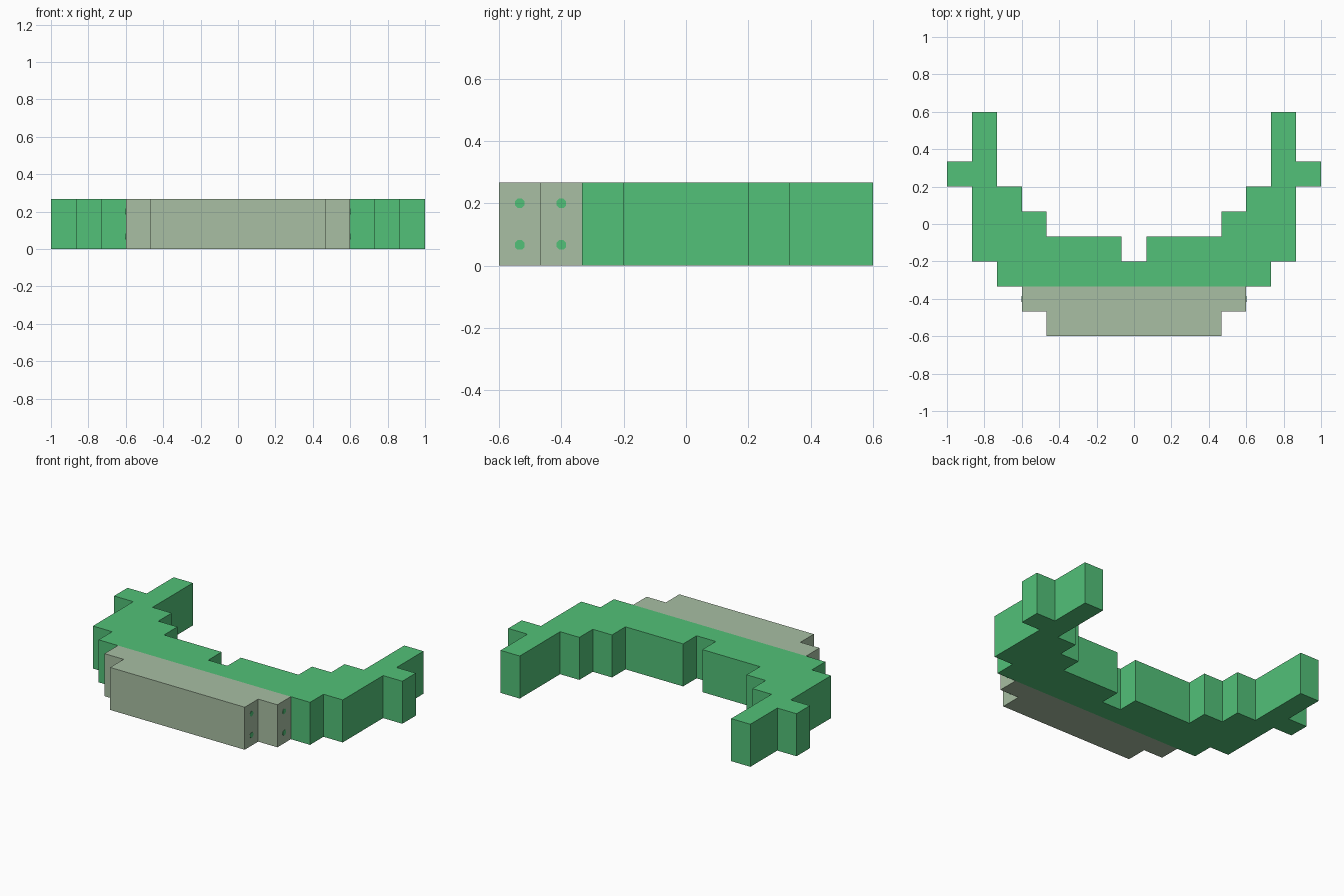
import bpy, bmesh, math
from mathutils import Matrix

cube = bpy.data.objects.get("Cube")
if cube:
    bpy.data.objects.remove(cube, do_unlink=True)

U = 2 / 15          # one block
HEIGHT = 2 * U


def material(name, rgb):
    m = bpy.data.materials.new(name)
    m.use_nodes = True
    m.diffuse_color = (*rgb, 1)
    bsdf = next(n for n in m.node_tree.nodes if n.type == 'BSDF_PRINCIPLED')
    bsdf.inputs["Base Color"].default_value = (*rgb, 1)
    return m


def add_object(name, bm, mat):
    bmesh.ops.recalc_face_normals(bm, faces=bm.faces)
    mesh = bpy.data.meshes.new(name)
    bm.to_mesh(mesh)
    bm.free()
    mesh.materials.append(mat)
    ob = bpy.data.objects.new(name, mesh)
    bpy.context.collection.objects.link(ob)
    return ob


def slab(name, half, mat):
    """Mirror a half outline (in blocks, x > 0) and extrude it upward."""
    outline = half + [(-x, y) for x, y in reversed(half)]
    bm = bmesh.new()
    base = bm.faces.new([bm.verts.new((x * U, y * U, 0)) for x, y in outline])
    top = bmesh.ops.extrude_face_region(bm, geom=[base], use_keep_orig=True)["geom"]
    verts = [v for v in top if isinstance(v, bmesh.types.BMVert)]
    bmesh.ops.translate(bm, verts=verts, vec=(0, 0, HEIGHT))
    return add_object(name, bm, mat)


green = material("green", (0.084, 0.533, 0.188))
grey = material("pale grey green", (0.392, 0.521, 0.366))

# Stepped crescent with a notch at the back and a spur on each arm
slab("crescent_body", [
    (5.5, -2.5), (5.5, -1.5), (6.5, -1.5), (6.5, 1.5), (7.5, 1.5), (7.5, 2.5),
    (6.5, 2.5), (6.5, 4.5), (5.5, 4.5), (5.5, 1.5), (4.5, 1.5), (4.5, 0.5),
    (3.5, 0.5), (3.5, -0.5), (0.5, -0.5), (0.5, -1.5)], green)

# Stepped front band
slab("front_band", [(3.5, -4.5), (3.5, -3.5), (4.5, -3.5), (4.5, -2.5)], grey)

# Small round dots on the stepped ends of the band
bm = bmesh.new()
for side in (-1, 1):
    for x, y in ((3.5, -4), (4.5, -3)):
        for z in (0.5, 1.5):
            place = (Matrix.Translation((side * x * U, y * U, z * U))
                     @ Matrix.Rotation(math.pi / 2, 4, 'Y')
                     @ Matrix.Rotation(math.pi / 8, 4, 'Z'))
            bmesh.ops.create_cone(bm, cap_ends=True, segments=8, radius1=0.017,
                                  radius2=0.017, depth=0.004, matrix=place)
add_object("band_end_dots", bm, green)
